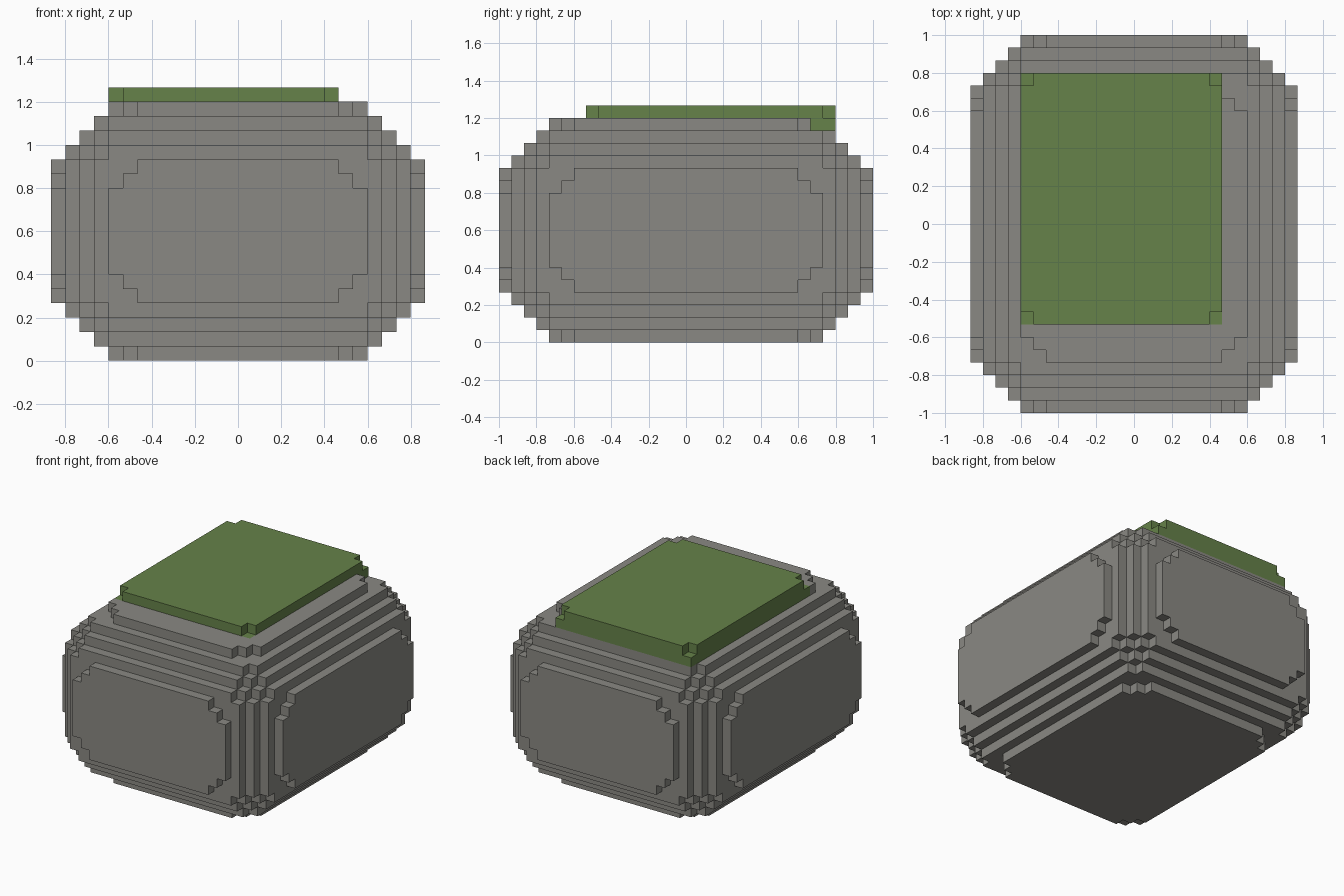
import bpy, bmesh
from itertools import product
from mathutils import Vector

cube = bpy.data.objects.get("Cube")
if cube:
    bpy.data.objects.remove(cube, do_unlink=True)

UNIT = 1 / 15            # edge of one block
HALF = (13, 15, 9)       # half size of the boulder in blocks
RADIUS = 7               # rounding of its edges and corners


def make_material(name, rgb):
    mat = bpy.data.materials.new(name)
    mat.use_nodes = True
    mat.diffuse_color = (*rgb, 1)
    bsdf = next(n for n in mat.node_tree.nodes if n.type == 'BSDF_PRINCIPLED')
    bsdf.inputs["Base Color"].default_value = (*rgb, 1)
    bsdf.inputs["Roughness"].default_value = 0.9
    return mat


def in_boulder(cell):
    # Rounded box: distance of the block centre from the inner core
    centre = (cell[0] + 0.5, cell[1] + 0.5, cell[2] + 0.5 - HALF[2])
    over = [max(0, abs(c) - (h - RADIUS)) for c, h in zip(centre, HALF)]
    return sum(o * o for o in over) <= RADIUS ** 2


def build_blocks(name, cells, solid, mat):
    # Keep only the exposed block sides, then merge the flat areas
    bm = bmesh.new()
    verts = {}

    def vert(p):
        if p not in verts:
            verts[p] = bm.verts.new(Vector(p) * UNIT)
        return verts[p]

    for cell in cells:
        for axis, side in product(range(3), (0, 1)):
            neighbour = list(cell)
            neighbour[axis] += 2 * side - 1
            if tuple(neighbour) in solid:
                continue
            u, v = (axis + 1) % 3, (axis + 2) % 3
            corners = []
            for du, dv in ((0, 0), (1, 0), (1, 1), (0, 1)):
                p = list(cell)
                p[axis] += side
                p[u] += du
                p[v] += dv
                corners.append(vert(tuple(p)))
            bm.faces.new(corners if side else corners[::-1])
    bmesh.ops.dissolve_limit(bm, angle_limit=0.02, verts=bm.verts[:], edges=bm.edges[:])
    mesh = bpy.data.meshes.new(name)
    bm.to_mesh(mesh)
    bm.free()
    mesh.materials.append(mat)
    obj = bpy.data.objects.new(name, mesh)
    bpy.context.collection.objects.link(obj)
    return obj


# Moss slab: a full lower layer and an upper layer without its corner blocks
moss_x, moss_y = range(-9, 7), range(-8, 12)
lower = set(product(moss_x, moss_y, [17]))
upper = set(product(moss_x, moss_y, [18]))
upper -= set(product((moss_x[0], moss_x[-1]), (moss_y[0], moss_y[-1]), [18]))
moss = lower | upper

# Boulder: every block of the rounded box that the moss does not replace
box = product(range(-HALF[0], HALF[0]), range(-HALF[1], HALF[1]), range(2 * HALF[2]))
rock = {c for c in box if in_boulder(c)} - moss

solid = rock | moss
build_blocks("boulder", sorted(rock), solid, make_material("stone grey", (0.254, 0.25, 0.227)))
build_blocks("moss_patch", sorted(moss), solid, make_material("moss green", (0.133, 0.223, 0.067)))
